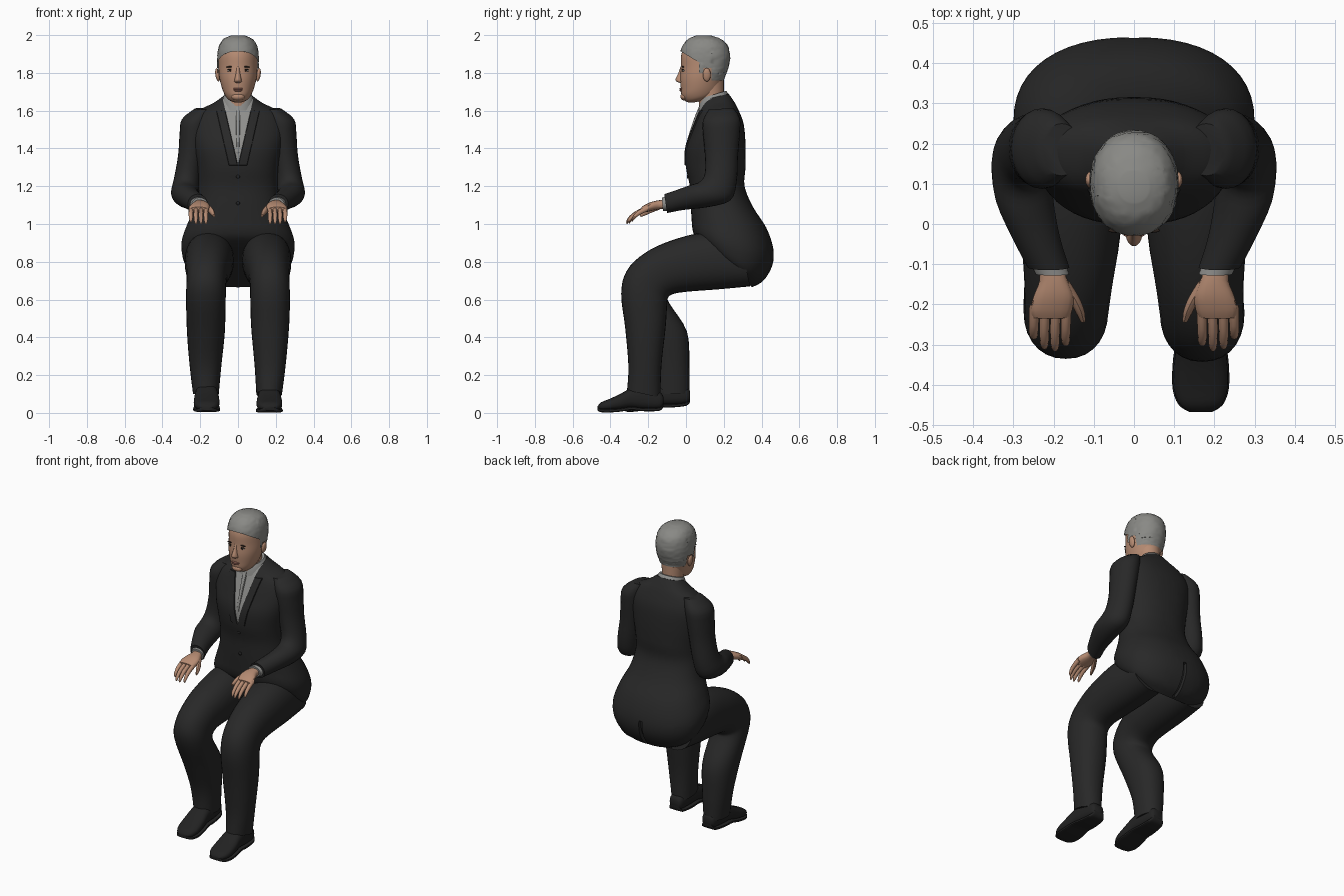
import bpy, bmesh, math, random
from mathutils import Vector

random.seed(4)
if "Cube" in bpy.data.objects:
    bpy.data.objects.remove(bpy.data.objects["Cube"], do_unlink=True)


def material(name, r, g, b):
    mat = bpy.data.materials.new(name)
    mat.use_nodes = True
    mat.diffuse_color = (r, g, b, 1)
    bsdf = next(n for n in mat.node_tree.nodes if n.type == 'BSDF_PRINCIPLED')
    bsdf.inputs["Base Color"].default_value = (r, g, b, 1)
    bsdf.inputs["Roughness"].default_value = 0.8
    return mat


suit = material("charcoal suit", .021, .021, .021)
leather = material("black leather", .016, .016, .016)
linen = material("grey shirt", .28, .28, .27)
hair_grey = material("grey hair", .25, .25, .235)
skin = material("skin", .47, .26, .17)
lip = material("lips", .36, .16, .12)
dark = material("dark brown", .025, .016, .012)
white = material("eye white", .5, .47, .44)
parts = []


def smooth_rows(rows, steps):
    """Catmull-Rom interpolation between cross-section rows."""
    rows = [Vector(r) for r in rows]
    out = []
    for i in range(len(rows) - 1):
        a, b, c, d = rows[max(i - 1, 0)], rows[i], rows[i + 1], rows[min(i + 2, len(rows) - 1)]
        for k in range(steps):
            t = k / steps
            out.append(b + (c - a) * (t / 2) + (a * 2 - b * 5 + c * 4 - d) * (t * t / 2)
                       + (b * 3 - a - c * 3 + d) * (t ** 3 / 2))
    return out + [rows[-1]]


def loft_mesh(rows, segs=24, steps=3, power=2.0, side=1):
    """Rings spanning from a front point (y, z) to a back point (y, z).
    Each row: front y, front z, back y, back z, half width, centre x."""
    bm = bmesh.new()
    rings = []
    for yf, zf, yb, zb, w, xc in smooth_rows(rows, steps):
        ring = []
        for k in range(segs):
            ang = math.tau * k / segs
            c, s = math.cos(ang), math.sin(ang)
            x = math.copysign(abs(c) ** (2 / power), c)
            t = (1 - math.copysign(abs(s) ** (2 / power), s)) / 2
            ring.append(bm.verts.new((side * (xc + w * x), yf + (yb - yf) * t, zf + (zb - zf) * t)))
        rings.append(ring)
    for a, b in zip(rings, rings[1:]):
        for k in range(segs):
            bm.faces.new((a[k], a[k - 1], b[k - 1], b[k]))
    bm.faces.new(rings[0])
    bm.faces.new(rings[-1])
    bmesh.ops.recalc_face_normals(bm, faces=bm.faces)
    return bm


def finish(name, bm, *mats):
    mesh = bpy.data.meshes.new(name)
    bm.to_mesh(mesh)
    bm.free()
    ob = bpy.data.objects.new(name, mesh)
    bpy.context.collection.objects.link(ob)
    for m in mats:
        mesh.materials.append(m)
    parts.append(ob)
    return ob


def loft(name, mat, rows, **options):
    return finish(name, loft_mesh(rows, **options), mat)


def centred(rows):
    return [r + (0,) for r in rows]


def cut(bm, co, no):
    bmesh.ops.bisect_plane(bm, geom=bm.verts[:] + bm.edges[:] + bm.faces[:], plane_co=co, plane_no=no)


def ball(name, mat, loc, size, tilt=0):
    bpy.ops.mesh.primitive_uv_sphere_add(segments=16, ring_count=10, location=loc, rotation=(0, tilt, 0))
    ob = bpy.context.object
    ob.name = name
    ob.scale = size
    ob.data.materials.append(mat)
    parts.append(ob)


# Jacket, with shirt opening, lapels and back vent
bm = loft_mesh(centred([
    (.09, 1.655, .225, 1.69, .08), (.078, 1.62, .25, 1.655, .13), (.06, 1.57, .275, 1.61, .215),
    (.03, 1.49, .305, 1.53, .245), (.0, 1.4, .315, 1.42, .235), (.0, 1.3, .315, 1.3, .215),
    (.02, 1.2, .31, 1.2, .21), (.025, 1.1, .355, 1.09, .228), (.03, 1.02, .425, .98, .268),
    (.035, .97, .462, .87, .296), (.05, .93, .457, .78, .298), (.09, .89, .41, .7, .277),
    (.15, .84, .35, .665, .22)]), segs=48, steps=4, power=2.3)
OPEN, LAPEL, SLOPE = 1.31, 1.1, .23
for sx in (1, -1):
    for base in (OPEN, LAPEL):
        cut(bm, (0, 0, base), (sx, 0, -SLOPE))
    cut(bm, (sx * .012, 0, 0), (1, 0, 0))
cut(bm, (0, 0, .86), (0, 0, 1))
cut(bm, (0, 0, OPEN), (0, 0, 1))


def centre(f):
    return f.calc_center_median()


front = [f for f in bm.faces if centre(f).y < .14 and centre(f).z > OPEN]
for f in front:
    if abs(centre(f).x) < (centre(f).z - OPEN) * SLOPE:
        f.material_index = 1
for sx in (1, -1):
    flap = [f for f in front if f.material_index == 0 and sx * centre(f).x > 0
            and abs(centre(f).x) < (centre(f).z - LAPEL) * SLOPE and centre(f).z < 1.6]
    bmesh.ops.inset_region(bm, faces=flap, thickness=.003, depth=.006)
vent = [f for f in bm.faces if abs(centre(f).x) < .012 and centre(f).z < .86 and centre(f).y > .36]
bmesh.ops.inset_region(bm, faces=vent, thickness=.002, depth=-.02)
finish("jacket", bm, suit, linen)
for z in (1.25, 1.11):
    ball("jacket_button", leather, (0, .01 if z > 1.2 else .022, z), (.01, .006, .01))

# Shirt collar, button strip and neck
loft("shirt_collar", linen, centred([(.065, 1.6, .235, 1.64, .09), (.072, 1.64, .225, 1.685, .082),
                                     (.08, 1.665, .212, 1.705, .072)]), power=2.2)
loft("shirt_placket", linen, centred([(.068, 1.62, .09, 1.62, .012), (.04, 1.55, .07, 1.55, .011),
                                      (.0, 1.42, .04, 1.42, .008), (-.002, 1.35, .03, 1.35, .004)]), power=5)
loft("neck", skin, centred([(.07, 1.6, .2, 1.64, .062), (.065, 1.67, .2, 1.7, .064),
                            (.05, 1.72, .2, 1.76, .07)]))

# Head and close-cropped hair
head_rows = centred([
    (.035, 1.642, .12, 1.66, .03), (.0, 1.648, .165, 1.69, .058), (-.022, 1.675, .185, 1.72, .076),
    (-.027, 1.715, .197, 1.76, .09), (-.031, 1.77, .213, 1.8, .1), (-.027, 1.83, .225, 1.85, .103),
    (-.026, 1.89, .225, 1.89, .102), (-.01, 1.935, .212, 1.935, .092), (.02, 1.968, .175, 1.968, .068),
    (.06, 1.986, .125, 1.986, .03)])
loft("head", skin, head_rows, segs=40, steps=4)
bm = loft_mesh([(a - .006, b + .012, c + .007, d + .012, w + .007, x) for a, b, c, d, w, x in head_rows],
               segs=48, steps=5, power=2.1)
cut(bm, (0, -.03, 1.915), (0, .6, 1))
for y in (.07, .092, .135):
    cut(bm, (0, y, 0), (0, 1, 0))
for z in (1.8, 1.825, 1.76):
    cut(bm, (0, 0, z), (0, 0, 1))


def has_hair(p):
    if p.y < .07:
        return p.z > 1.915 - (p.y + .03) * .6
    return p.z > (1.8 if p.y < .092 else 1.825 if p.y < .135 else 1.76)


bmesh.ops.delete(bm, geom=[f for f in bm.faces if not has_hair(centre(f))], context='FACES')
for v in bm.verts:
    if v.co.z < 1.985:
        v.co += v.normal * random.uniform(-.0015, .0015)
finish("hair", bm, hair_grey)

# Face
loft("nose", skin, centred([(-.028, 1.835, .0, 1.835, .009), (-.04, 1.8, .0, 1.8, .012),
                            (-.055, 1.768, .0, 1.765, .018), (-.05, 1.754, .0, 1.752, .02),
                            (-.03, 1.746, .0, 1.746, .012)]), segs=16)
ball("upper_lip", lip, (0, -.026, 1.716), (.027, .009, .005))
ball("lower_lip", lip, (0, -.025, 1.707), (.023, .01, .006))
ball("chin", skin, (0, -.008, 1.674), (.035, .022, .02))
for sx in (1, -1):
    ball("eye", white, (sx * .042, -.012, 1.812), (.015, .008, .006))
    ball("iris", dark, (sx * .042, -.018, 1.812), (.007, .004, .006))
    ball("upper_eyelid", dark, (sx * .042, -.016, 1.818), (.017, .006, .003), sx * .1)
    ball("eyebrow", dark, (sx * .043, -.016, 1.832), (.022, .006, .004), sx * .08)
    ball("ear", skin, (sx * .108, .11, 1.79), (.012, .021, .036), sx * .15)

# Arms and hands
for sx, word in ((1, "left"), (-1, "right")):
    loft(word + "_sleeve", suit, [
        (.12, 1.605, .25, 1.615, .05, .18), (.09, 1.55, .285, 1.56, .075, .222),
        (.09, 1.48, .285, 1.48, .075, .234), (.1, 1.37, .275, 1.36, .07, .247),
        (.1, 1.27, .268, 1.22, .07, .268), (.075, 1.225, .235, 1.125, .074, .28),
        (.02, 1.205, .12, 1.09, .072, .274), (-.05, 1.18, -.01, 1.075, .06, .245),
        (-.115, 1.158, -.1, 1.058, .052, .213)], side=sx)
    loft(word + "_cuff", linen, [(-.1, 1.145, -.09, 1.07, .044, .215), (-.128, 1.14, -.122, 1.07, .042, .203)],
         side=sx)
    loft(word + "_palm", skin, [
        (-.1, 1.128, -.1, 1.078, .03, .21), (-.14, 1.126, -.14, 1.078, .035, .2),
        (-.18, 1.118, -.18, 1.07, .05, .2), (-.215, 1.103, -.215, 1.062, .052, .206),
        (-.235, 1.09, -.23, 1.06, .046, .208)], segs=16, power=2.5, side=sx)
    for i, reach in enumerate((.082, .095, .09, .065)):
        x = .168 + i * .0265
        y, drop = -.222, -.07 if i < 3 else -.06
        loft(f"{word}_finger_{i + 1}", skin, [
            (y + .02, 1.1, y + .02, 1.068, .013, x),
            (y - reach * .5, 1.092 + drop * .35, y - reach * .45, 1.064 + drop * .35, .012, x + .002),
            (y - reach * .9, 1.09 + drop * .8, y - reach * .85, 1.068 + drop * .8, .01, x + .002),
            (y - reach, 1.08 + drop, y - reach * .96, 1.07 + drop, .005, x + .002)], segs=10, side=sx)
    loft(word + "_thumb", skin, [
        (-.15, 1.115, -.14, 1.075, .016, .175), (-.19, 1.095, -.18, 1.06, .015, .15),
        (-.22, 1.075, -.215, 1.045, .012, .135), (-.245, 1.052, -.24, 1.036, .006, .127)], segs=10, side=sx)

# Trouser legs: shared thigh, different shins
thigh = [(.28, .94, .34, .67, .12, .148), (.1, .955, .18, .655, .13, .152), (-.08, .912, .01, .642, .122, .157),
         (-.22, .845, -.065, .63, .11, .163), (-.315, .75, -.095, .61, .105, .168)]
shins = {
    "left": [(-.343, .63, -.1, .57, .105, .17), (-.322, .45, -.108, .45, .1, .17),
             (-.305, .25, -.13, .25, .082, .17), (-.312, .12, -.135, .08, .068, .165)],
    "right": [(-.33, .63, -.085, .575, .105, .17), (-.24, .42, .005, .43, .1, .17),
              (-.175, .25, .018, .25, .084, .172), (-.16, .1, .018, .1, .068, .17)]}
# Shoes: heel position, and how far the heel is lifted
shoes = {"left": (-.12, .012), "right": (.022, .04)}
for sx, word in ((1, "left"), (-1, "right")):
    loft(word + "_trouser_leg", suit, thigh + shins[word], segs=28, steps=4, power=2.2, side=sx)
    heel, lift = shoes[word]
    profile = [(0, .075, .02, .03), (.02, .1, .0, .045), (.1, .13, .0, .055), (.17, .125, .008, .06),
               (.23, .095, .002, .067), (.29, .07, .0, .067), (.33, .055, .003, .052), (.348, .035, .012, .025)]
    rows, sole = [], []
    for d, top, low, w in profile:
        raised = lift * (1 - d / .35)
        rows.append((heel - d, top + raised, heel - d, low + .01 + raised, w, .166))
        sole.append((heel - d, low + .018 + raised, heel - d, low + raised, w + .003, .166))
    loft(word + "_shoe", leather, rows, power=2.6, side=sx)
    loft(word + "_sole", leather, sole, power=5, side=sx)

# Smooth shading with sharp creases kept
bpy.ops.object.select_all(action='DESELECT')
for ob in parts:
    ob.select_set(True)
bpy.context.view_layer.objects.active = parts[0]
bpy.ops.object.shade_smooth_by_angle(angle=math.radians(40))
